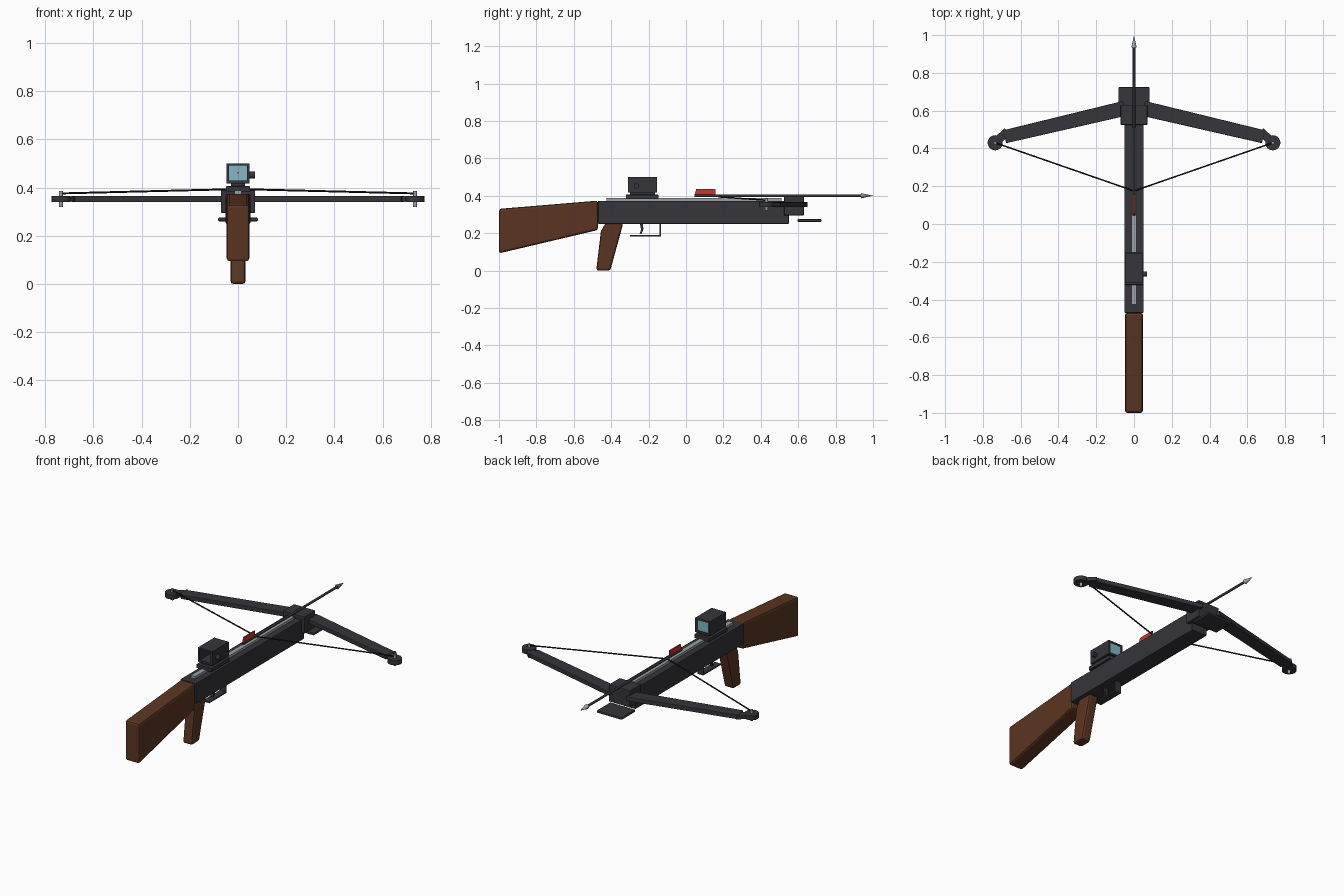
import bpy, math
from mathutils import Vector

cube = bpy.data.objects.get("Cube")
if cube:
    bpy.data.objects.remove(cube, do_unlink=True)


def material(name, r, g, b):
    m = bpy.data.materials.new(name)
    m.use_nodes = True
    m.diffuse_color = (r, g, b, 1)
    m.node_tree.nodes["Principled BSDF"].inputs["Base Color"].default_value = (r, g, b, 1)
    return m


METAL = material("dark_metal", 0.035, 0.035, 0.043)
WOOD = material("walnut_wood", 0.105, 0.036, 0.015)
SILVER = material("silver_steel", 0.33, 0.36, 0.38)
BLACK = material("black_cord", 0.012, 0.012, 0.014)
RED = material("red", 0.55, 0.04, 0.03)
GLASS = material("blue_glass", 0.22, 0.48, 0.56)


def mesh_object(name, verts, faces, mat, bevel=0):
    me = bpy.data.meshes.new(name)
    me.from_pydata(verts, [], faces)
    me.materials.append(mat)
    ob = bpy.data.objects.new(name, me)
    bpy.context.collection.objects.link(ob)
    if bevel:
        mod = ob.modifiers.new("soft_edges", "BEVEL")
        mod.width, mod.segments = bevel, 2
    return ob


def prism(name, outline, low, high, mat, axis="x", bevel=0):
    """Extrude an outline along x (points are y, z) or z (points are x, y)."""
    area = sum(a[0] * b[1] - b[0] * a[1] for a, b in zip(outline, outline[1:] + outline[:1]))
    if area < 0:
        outline = outline[::-1]
    n = len(outline)
    verts = [(h, *p) if axis == "x" else (*p, h) for h in (low, high) for p in outline]
    faces = [list(range(n))[::-1], list(range(n, 2 * n))]
    faces += [(i, (i + 1) % n, (i + 1) % n + n, i + n) for i in range(n)]
    return mesh_object(name, verts, faces, mat, bevel)


def box(name, x, y, z, mat, bevel=0):
    return prism(name, [(y[0], z[0]), (y[1], z[0]), (y[1], z[1]), (y[0], z[1])],
                 x[0], x[1], mat, "x", bevel)


def rod(name, a, b, r1, mat, r2=None, sides=16):
    a, b = Vector(a), Vector(b)
    bpy.ops.mesh.primitive_cone_add(vertices=sides, radius1=r1, radius2=r1 if r2 is None else r2,
                                    depth=(b - a).length, location=(a + b) / 2)
    ob = bpy.context.object
    ob.name = name
    ob.rotation_euler = (b - a).to_track_quat("Z", "Y").to_euler()
    ob.data.materials.append(mat)
    bpy.ops.object.shade_smooth_by_angle(angle=math.radians(40))
    return ob


def bar(name, a, b, wa, wb, z, mat, bevel=0):
    """Flat tapered bar between two plan points."""
    a, b = Vector(a), Vector(b)
    n = Vector((a.y - b.y, b.x - a.x)).normalized() / 2
    pts = [a + n * wa, b + n * wb, b - n * wb, a - n * wa]
    return prism(name, [tuple(p) for p in pts], z[0], z[1], mat, "z", bevel)


# Wooden stock and grip
prism("stock", [(-1, 0.33), (-0.47, 0.374), (-0.47, 0.217), (-1, 0.092)],
      -0.047, 0.047, WOOD, bevel=0.012)
prism("grip", [(-0.43, 0.255), (-0.335, 0.255), (-0.405, 0), (-0.48, 0), (-0.455, 0.21)],
      -0.031, 0.031, WOOD, bevel=0.012)

# Body and bolt track
box("body", (-0.051, 0.051), (-0.47, 0.55), (0.25, 0.373), METAL, 0.003)
box("bolt_track", (-0.014, 0.014), (-0.425, 0.51), (0.37, 0.388), SILVER)

# Trigger and guard
box("guard_bottom", (-0.02, 0.02), (-0.3, -0.135), (0.182, 0.19), METAL)
box("guard_post", (-0.02, 0.02), (-0.143, -0.135), (0.185, 0.255), METAL)
prism("trigger", [(-0.248, 0.255), (-0.23, 0.255), (-0.228, 0.22), (-0.238, 0.195),
                  (-0.248, 0.198), (-0.24, 0.22)], -0.008, 0.008, METAL)

# Riser and foot plate
box("riser", (-0.071, 0.071), (0.525, 0.63), (0.295, 0.396), METAL, 0.004)
box("foot_plate", (-0.083, 0.083), (0.595, 0.725), (0.26, 0.275), METAL, 0.005)

# Limbs, cams and string on both sides
for side, s in (("left", 1), ("right", -1)):
    bar(side + "_limb", (s * 0.05, 0.612), (s * 0.685, 0.462), 0.08, 0.07,
        (0.34, 0.366), METAL, 0.003)
    bar(side + "_limb_tip", (s * 0.67, 0.49), (s * 0.735, 0.43), 0.045, 0.045,
        (0.342, 0.364), METAL)
    rod(side + "_cam", (s * 0.735, 0.43, 0.34), (s * 0.735, 0.43, 0.366), 0.04, METAL, sides=24)
    rod(side + "_axle", (s * 0.735, 0.43, 0.32), (s * 0.735, 0.43, 0.385), 0.008, SILVER)
    rod(side + "_string", (s * 0.735, 0.43, 0.376), (0, 0.175, 0.394), 0.004, BLACK, sides=8)

# Bolt with vane and point
rod("bolt_shaft", (0, 0.045, 0.4), (0, 0.945, 0.4), 0.007, METAL)
rod("bolt_point", (0, 0.935, 0.4), (0, 1, 0.4), 0.014, SILVER, 0)
prism("vane", [(0.045, 0.403), (0.157, 0.403), (0.157, 0.436), (0.055, 0.436)],
      -0.004, 0.004, RED)

# Sight: mount, hollow housing, glass, aiming dot and knob
box("sight_mount", (-0.05, 0.05), (-0.322, -0.148), (0.383, 0.406), METAL, 0.003)
box("sight_neck", (-0.03, 0.03), (-0.3, -0.165), (0.4, 0.422), METAL)
near, far = -0.31, -0.155
for name, x, z in (("sight_floor", (-0.048, 0.048), (0.417, 0.429)),
                   ("sight_roof", (-0.048, 0.048), (0.491, 0.501)),
                   ("sight_left_wall", (0.037, 0.048), (0.425, 0.495)),
                   ("sight_right_wall", (-0.048, -0.037), (0.425, 0.495))):
    box(name, x, (near, far), z, METAL)
box("sight_glass", (-0.038, 0.038), (far - 0.01, far - 0.004), (0.427, 0.493), GLASS)
rod("aiming_dot", (0, far - 0.012, 0.462), (0, far - 0.009, 0.462), 0.004, RED, sides=12)
rod("sight_knob", (0.045, -0.265, 0.452), (0.07, -0.265, 0.452), 0.014, METAL)
